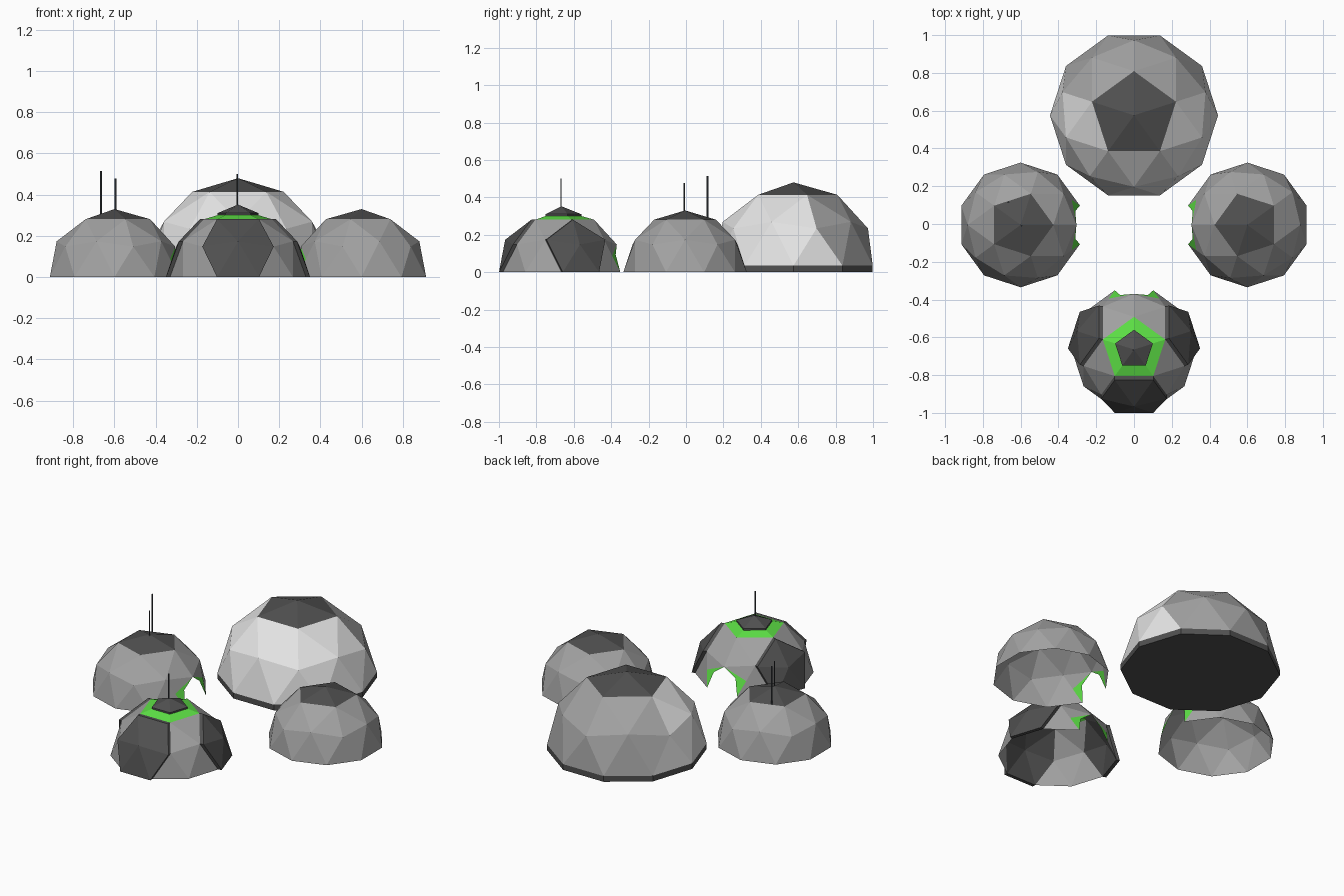
import bpy, bmesh, math
from mathutils import Vector, Matrix

cube = bpy.data.objects.get("Cube")
if cube:
    bpy.data.objects.remove(cube, do_unlink=True)


def material(name, rgb):
    m = bpy.data.materials.new(name)
    m.use_nodes = True
    color = (*rgb, 1)
    m.diffuse_color = color
    m.node_tree.nodes["Principled BSDF"].inputs["Base Color"].default_value = color
    return m


MATS = [material("mid_gray", (0.36, 0.36, 0.36)),
        material("charcoal", (0.08, 0.08, 0.08)),
        material("bright_green", (0.11, 0.75, 0.06)),
        material("pale_gray", (0.78, 0.78, 0.78)),
        material("antenna_slate", (0.06, 0.07, 0.08))]
GRAY, DARK, GREEN, PALE, SLATE = range(5)


def finish(bm, name, matrix):
    mesh = bpy.data.meshes.new(name)
    bm.to_mesh(mesh)
    bm.free()
    for m in MATS:
        mesh.materials.append(m)
    mesh.transform(matrix)
    obj = bpy.data.objects.new(name, mesh)
    bpy.context.collection.objects.link(obj)


def place(x, y, z, turn):
    return Matrix.Translation((x, y, z)) @ Matrix.Rotation(math.radians(turn), 4, 'Z')


def half_sphere(radius):
    """Geodesic upper half, standing on its ten-sided equator."""
    bm = bmesh.new()
    bmesh.ops.create_icosphere(bm, subdivisions=2, radius=radius)
    low = [v for v in bm.verts if v.co.z < -0.01]
    bmesh.ops.delete(bm, geom=low, context='VERTS')
    return bm


def nearest(bm, azimuth, height):
    """Vertex closest to a direction, height given as the sine of elevation."""
    a = math.radians(azimuth)
    flat = math.sqrt(1 - height * height)
    d = Vector((flat * math.cos(a), flat * math.sin(a), height))
    return max(bm.verts, key=lambda v: v.co.normalized().dot(d))


CORNER, MIDDLE = 0.447, 0.526        # heights of five-way and six-way joints


def cut_door(bm):
    """Open the bottom triangle below the front joint and add green jambs."""
    top = nearest(bm, 0, CORNER)
    ends = [nearest(bm, s * 18, 0) for s in (1, -1)]
    sides = [nearest(bm, s * 36, MIDDLE) for s in (1, -1)]
    doomed = [f for f in top.link_faces if any(e in f.verts for e in ends)]
    bmesh.ops.delete(bm, geom=doomed, context='FACES_ONLY')
    for end, side, s in zip(ends, sides, (1, -1)):
        outer = bm.verts.new((end.co + side.co) / 2)
        inner = bm.verts.new(((top.co + end.co) / 2).lerp(side.co, 0.2))
        for ring, mat in (([top, outer, side], GRAY),
                          ([top, inner, end, outer], GREEN)):
            f = bm.faces.new(ring[::s])
            f.material_index = mat


def dome(name, radius, matrix, crown=DARK, door=True, panels=(), pale=False):
    bm = half_sphere(radius)
    for f in bm.faces:
        c = f.calc_center_median()
        if pale and abs(math.degrees(math.atan2(c.y, c.x))) > 66:
            f.material_index = PALE
    for azimuth, height in panels:
        for f in nearest(bm, azimuth, height).link_faces:
            f.material_index = DARK
    for f in nearest(bm, 0, 1).link_faces:
        f.material_index = crown
    if door:
        cut_door(bm)
    finish(bm, name, matrix)


def raised_panel(name, radius, matrix, azimuth, height):
    """Thick plate covering every triangle around one joint."""
    bm = half_sphere(radius)
    keep = set(nearest(bm, azimuth, height).link_faces)
    bmesh.ops.delete(bm, geom=[f for f in bm.faces if f not in keep], context='FACES')
    out = bmesh.ops.extrude_face_region(bm, geom=bm.faces[:])
    a = math.radians(azimuth)
    bmesh.ops.translate(bm, verts=[v for v in out["geom"] if isinstance(v, bmesh.types.BMVert)],
                        vec=(0.021 * math.cos(a), 0.021 * math.sin(a), 0))
    bmesh.ops.recalc_face_normals(bm, faces=bm.faces)
    for f in bm.faces:
        f.material_index = DARK
    finish(bm, name, matrix)


def turned(name, profile, sides, matrix, mat):
    """Faceted solid from (radius, height) rings, closed at both ends."""
    bm = bmesh.new()
    rings = [[bm.verts.new((r * math.cos(math.tau * i / sides),
                            r * math.sin(math.tau * i / sides), z))
              for i in range(sides)] for r, z in profile]
    for lower, upper in zip(rings, rings[1:]):
        for i in range(sides):
            j = (i + 1) % sides
            bm.faces.new((lower[i], lower[j], upper[j], upper[i]))
    bm.faces.new(rings[0][::-1])
    bm.faces.new(rings[-1])
    bmesh.ops.remove_doubles(bm, verts=bm.verts, dist=0.0005)
    for f in bm.faces:
        f.material_index = mat
    finish(bm, name, matrix)


SMALL, BIG = 0.33, 0.445

# Side domes, doors facing the middle
dome("right_dome", SMALL, place(-0.6, -0.005, 0, 0))
dome("left_dome", SMALL, place(0.6, -0.005, 0, 180))

# Large rear dome on a dark closed base
dome("rear_dome", BIG, place(0, 0.575, 0.035, 90), door=False, pale=True)
turned("rear_dome_base", [(BIG, 0), (BIG, 0.035)], 10, place(0, 0.575, 0, 0), DARK)

# Front dome with raised panels, green collar and cap
front = place(0, -0.665, 0, 90)
plates = {"front_panel": (180, MIDDLE), "left_panel": (-72, CORNER), "right_panel": (72, CORNER)}
dome("front_dome", SMALL, front, crown=GREEN, panels=plates.values())
for name, (azimuth, height) in plates.items():
    raised_panel(name, SMALL, front, azimuth, height)
turned("front_dome_cap", [(0.105, 0.296), (0.105, 0.31), (0, 0.352)], 5, front, DARK)

# Antennas
for name, x, y, low, high, r in (("tall_antenna", -0.665, 0.115, 0.28, 0.515, 0.005),
                                 ("short_antenna", -0.595, -0.01, 0.32, 0.478, 0.004),
                                 ("front_antenna", -0.004, -0.668, 0.34, 0.5, 0.004)):
    turned(name, [(r, low), (r, high)], 6, place(x, y, 0, 0), SLATE)
